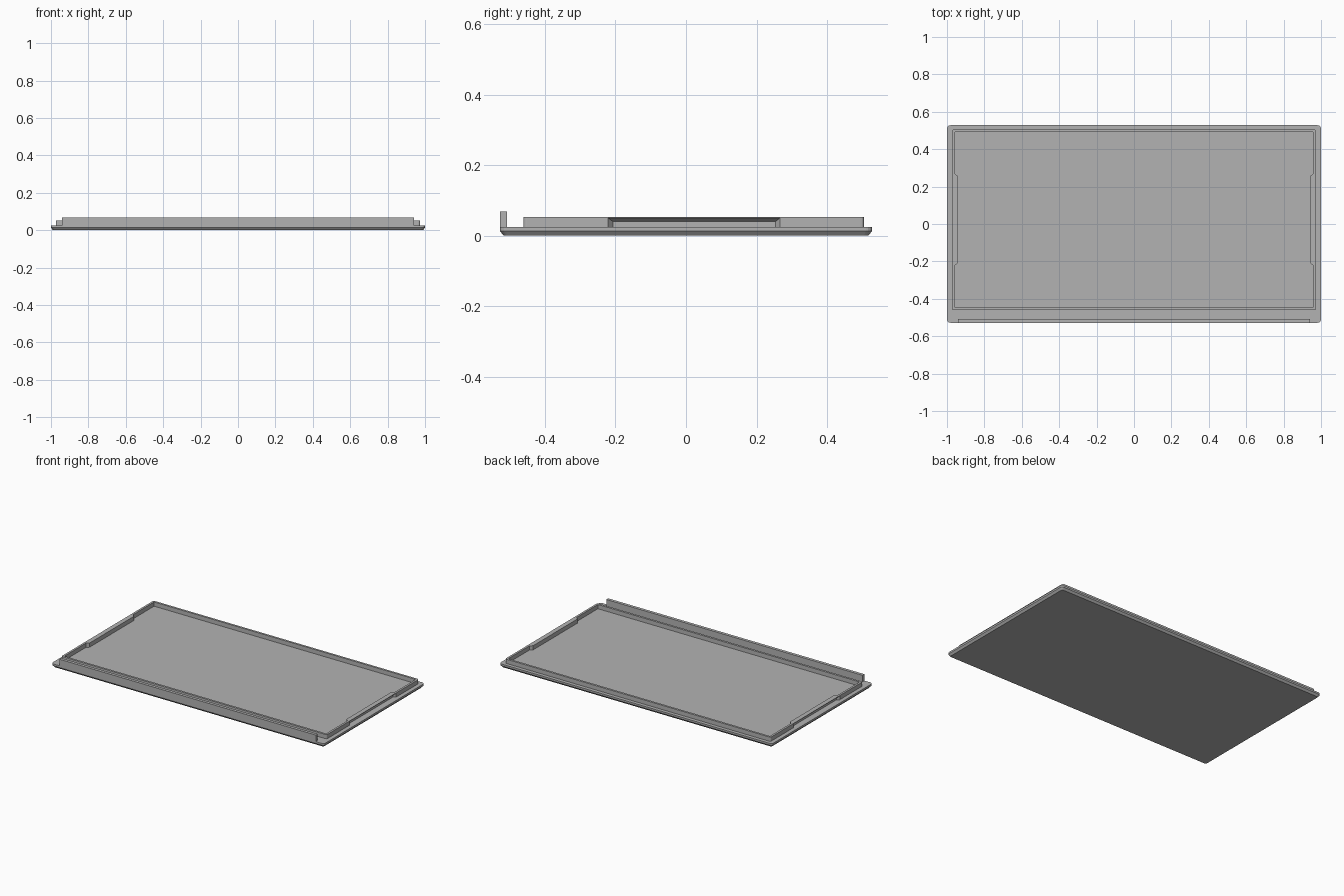
import bpy, bmesh, math

if "Cube" in bpy.data.objects:
    bpy.data.objects.remove(bpy.data.objects["Cube"])

grey = bpy.data.materials.new("plain grey")
grey.diffuse_color = (0.45, 0.45, 0.45, 1)
grey.use_nodes = True
grey.node_tree.nodes["Principled BSDF"].inputs["Base Color"].default_value = grey.diffuse_color


def rounded(x0, x1, y0, y1, r, n=4):
    """Counter-clockwise outline of a rectangle with rounded corners."""
    pts = []
    for i, (cx, cy) in enumerate([(x1 - r, y1 - r), (x0 + r, y1 - r),
                                  (x0 + r, y0 + r), (x1 - r, y0 + r)]):
        for k in range(n + 1):
            a = math.pi / 2 * (i + k / n)
            pts.append((cx + r * math.cos(a), cy + r * math.sin(a)))
    return pts


def loft(name, levels):
    """Closed solid through stacked outlines, each given as (outline, z)."""
    bm = bmesh.new()
    rings = [[bm.verts.new((x, y, z)) for x, y in pts] for pts, z in levels]
    n = len(rings[0])
    for a, b in zip(rings, rings[1:]):
        for i in range(n):
            j = (i + 1) % n
            bm.faces.new((a[i], a[j], b[j], b[i]))
    bm.faces.new(rings[0][::-1])
    bm.faces.new(rings[-1])
    bmesh.ops.recalc_face_normals(bm, faces=bm.faces)
    me = bpy.data.meshes.new(name)
    bm.to_mesh(me)
    bm.free()
    me.materials.append(grey)
    ob = bpy.data.objects.new(name, me)
    bpy.context.collection.objects.link(ob)
    return ob


def cut(ob, cutter):
    """Subtract the cutter from the object and remove the cutter."""
    mod = ob.modifiers.new("cut", 'BOOLEAN')
    mod.operation, mod.solver, mod.object = 'DIFFERENCE', 'EXACT', cutter
    bpy.context.view_layer.objects.active = ob
    bpy.ops.object.modifier_apply(modifier=mod.name)
    bpy.data.objects.remove(cutter)


# Base plate with a chamfered underside
loft("base_plate", [(rounded(-0.989, 0.989, -0.517, 0.517, 0.012), 0),
                    (rounded(-1, 1, -0.528, 0.528, 0.018), 0.013),
                    (rounded(-1, 1, -0.528, 0.528, 0.018), 0.025)])

# Raised rim, hollowed by an opening that narrows behind the finger grooves
rim = loft("rim", [(rounded(-0.973, 0.973, -0.461, 0.505, 0.01), z) for z in (0.0245, 0.053)])
corners = rounded(-0.959, 0.959, -0.447, 0.491, 0.004)
bulge = [(-0.959, 0.270), (-0.942, 0.256), (-0.942, -0.209), (-0.959, -0.223)]
opening = corners[:10] + bulge + corners[10:] + [(-x, y) for x, y in bulge[::-1]]
cut(rim, loft("rim_opening", [(opening, 0.0), (opening, 0.1)]))

# Grooves in the outer sides of the rim, with sloped roof and ends
for s in (-1, 1):
    mouth, floor = 0.977 * s, 0.957 * s
    low = [(mouth, -0.224), (mouth, 0.269), (floor, 0.254), (floor, -0.207)]
    groove = loft("groove", [(low, 0.0), (low, 0.06)])
    for v in groove.data.vertices:
        if v.co.z > 0.05:
            v.co.z = 0.052 if abs(v.co.x) > 0.97 else 0.040
    cut(rim, groove)

# Upright strip along the front edge
front = [(-0.94, -0.528), (0.94, -0.528), (0.94, -0.508), (-0.94, -0.508)]
loft("front_strip", [(front, 0.0245), (front, 0.068)])
